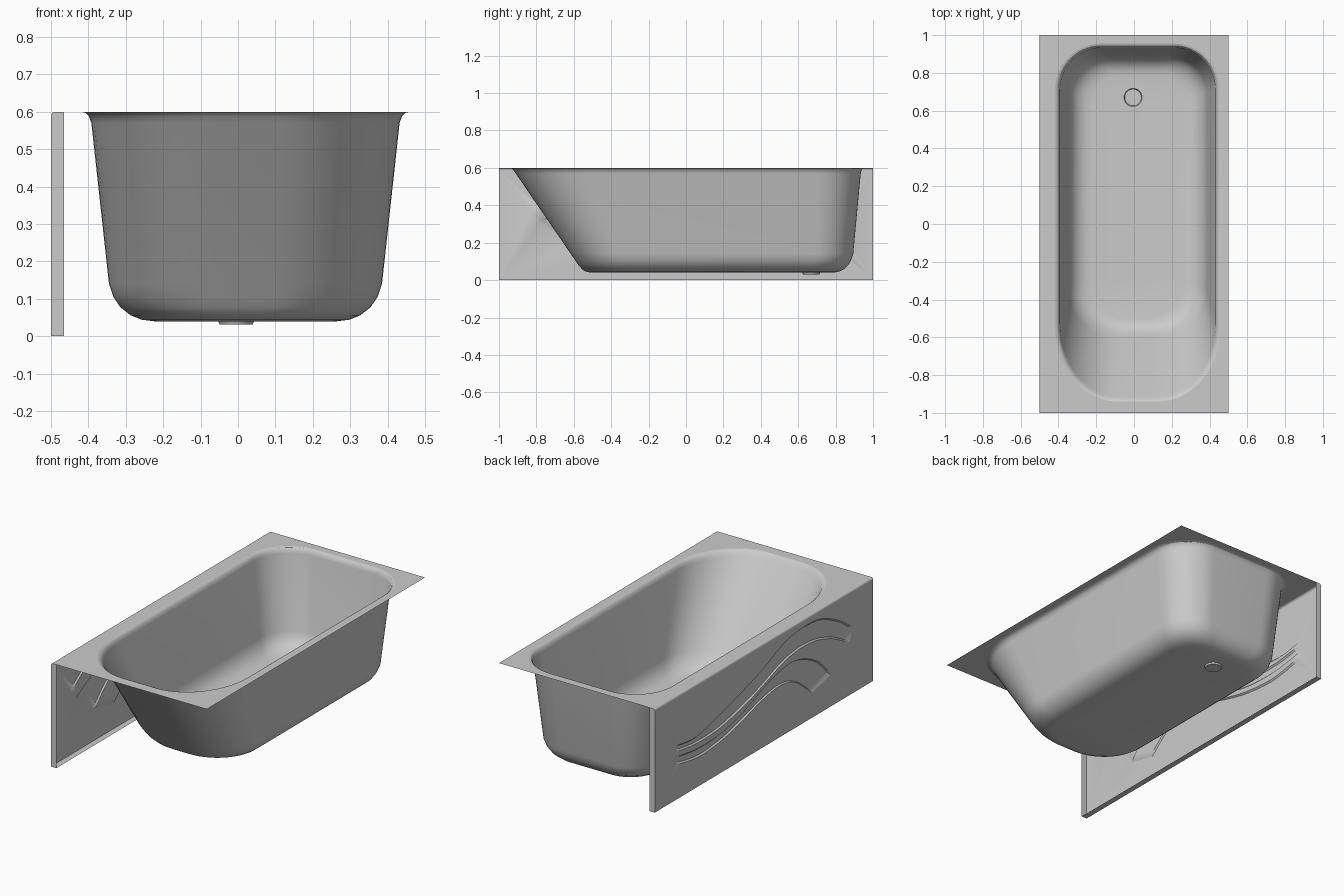
import bpy, bmesh, math
from mathutils import Vector

if "Cube" in bpy.data.objects:
    bpy.data.objects.remove(bpy.data.objects["Cube"])

TOP, FLOOR = 0.6, 0.04
XL, XR, ROUND, LIP = -0.5, 0.5, 0.012, 0.035


def finish(name, bm):
    bmesh.ops.remove_doubles(bm, verts=bm.verts, dist=1e-5)
    me = bpy.data.meshes.new(name)
    bm.to_mesh(me)
    bm.free()
    ob = bpy.data.objects.new(name, me)
    bpy.context.collection.objects.link(ob)
    bpy.ops.object.select_all(action='DESELECT')
    ob.select_set(True)
    bpy.context.view_layer.objects.active = ob
    bpy.ops.object.shade_smooth_by_angle(angle=math.radians(30))
    return ob


def fill(bm, loops, normal):
    """Flat sheet bounded by the first loop, with the others as holes."""
    edges = []
    for pts in loops:
        vs = [bm.verts.new(p) for p in pts]
        edges += [bm.edges.new((vs[i - 1], vs[i])) for i in range(len(vs))]
    faces = [g for g in bmesh.ops.triangle_fill(
        bm, use_beauty=True, edges=edges, normal=normal)["geom"]
        if isinstance(g, bmesh.types.BMFace)]
    for f in faces:
        f.normal_update()
        if f.normal.dot(Vector(normal)) < 0:
            f.normal_flip()


def grid(bm, rows, closed=False):
    """Quads between successive rows of points."""
    vr = [[bm.verts.new(p) for p in r] for r in rows]
    for a, b in zip(vr, vr[1:]):
        n = len(a)
        for i in range(n if closed else n - 1):
            j = (i + 1) % n
            bm.faces.new((a[i], a[j], b[j], b[i]))


def circle(cx, cy, z, r, n=32):
    return [(cx + r * math.cos(2 * math.pi * i / n),
             cy + r * math.sin(2 * math.pi * i / n), z) for i in range(n)]


def section(z, hw, yf, yb, rx, ry, rb, cx=0.02, n=14):
    """Basin outline: elliptical head corners, round foot corners."""
    pts = []
    corners = [(cx + hw - rb, yb - rb, rb, rb, 0), (cx - hw + rb, yb - rb, rb, rb, 90),
               (cx - hw + rx, yf + ry, rx, ry, 180), (cx + hw - rx, yf + ry, rx, ry, 270)]
    for px, py, ax, ay, start in corners:
        for i in range(n + 1):
            t = math.radians(start + 90 * i / n)
            pts.append((px + ax * math.cos(t), py + ay * math.sin(t), z))
    return pts


def spline(pts, steps=8):
    """Smooth curve through 2D points."""
    p = [Vector(q) for q in pts]
    p = [2 * p[0] - p[1]] + p + [2 * p[-1] - p[-2]]
    out = []
    for a, b, c, d in zip(p, p[1:], p[2:], p[3:]):
        for s in range(steps):
            t = s / steps
            out.append(0.5 * (2 * b + (c - a) * t + (2 * a - 5 * b + 4 * c - d) * t * t
                              + (3 * b - a - 3 * c + d) * t ** 3))
    return out + [p[-2]]


# Basin: lofted sections, rolled lip at the top and rounded floor edge
# z, half width, head y, foot y, head corner rx, ry, foot corner radius
levels = [
    (0.600, 0.440, -0.940, 0.955, 0.330, 0.40, 0.250),
    (0.597, 0.428, -0.932, 0.946, 0.320, 0.39, 0.240),
    (0.589, 0.419, -0.924, 0.939, 0.315, 0.39, 0.230),
    (0.570, 0.412, -0.910, 0.934, 0.310, 0.38, 0.225),
    (0.140, 0.365, -0.616, 0.894, 0.280, 0.27, 0.200),
    (0.105, 0.353, -0.592, 0.882, 0.275, 0.26, 0.195),
    (0.077, 0.334, -0.573, 0.865, 0.265, 0.25, 0.185),
    (0.056, 0.307, -0.553, 0.841, 0.250, 0.24, 0.175),
    (0.044, 0.277, -0.530, 0.815, 0.235, 0.23, 0.165),
    (FLOOR, 0.245, -0.505, 0.785, 0.215, 0.21, 0.150),
]
sections = [section(*lv) for lv in levels]
bm = bmesh.new()
grid(bm, sections, closed=True)
drain = (-0.005, 0.67)
fill(bm, [sections[-1], circle(*drain, FLOOR, 0.048)], (0, 0, 1))
finish("basin", bm)

# Drain cup below the floor
bm = bmesh.new()
grid(bm, [circle(*drain, FLOOR, 0.048), circle(*drain, 0.031, 0.044)], closed=True)
bm.faces.new([bm.verts.new(p) for p in circle(*drain, 0.031, 0.044)])
finish("drain", bm)

# Flat rim around the opening
bm = bmesh.new()
x0 = XL + ROUND
fill(bm, [[(x0, -1, TOP), (XR, -1, TOP), (XR, 1, TOP), (x0, 1, TOP)], sections[0]], (0, 0, 1))
finish("rim", bm)

# Side panel with two recessed wave bands: (upper edge, lower edge) as y, z
waves = [
    ([(.82, .315), (.62, .295), (.38, .345), (.03, .445), (-.22, .538), (-.48, .550), (-.67, .480), (-.825, .376)],
     [(.82, .280), (.62, .255), (.38, .265), (.08, .335), (-.20, .425), (-.42, .440), (-.61, .394), (-.78, .307)]),
    ([(.82, .250), (.60, .222), (.38, .230), (.18, .275), (-.06, .360), (-.28, .390), (-.475, .319), (-.62, .186)],
     [(.82, .205), (.60, .170), (.38, .185), (.20, .225), (.02, .275), (-.15, .297), (-.29, .262), (-.44, .146)]),
]
DEPTH, SLOPE = 0.008, 0.008
bm = bmesh.new()
outlines = []
for upper, lower in waves:
    up, lo = spline(upper), spline(lower)
    outlines.append([(XL, *p) for p in up] + [(XL, *p) for p in reversed(lo)])
    rows = []
    last = len(up) - 1
    for i, (a, b) in enumerate(zip(up, lo)):
        k = SLOPE / (a - b).length
        low = [(XL + DEPTH, *a.lerp(b, k)), (XL + DEPTH, *a.lerp(b, 1 - k))]
        if i in (0, last):
            low = [(XL, *p[1:]) for p in low]
        rows.append([(XL, *a), *low, (XL, *b)])
    grid(bm, rows)
face = [(XL, -1, 0), (XL, 1, 0), (XL, 1, TOP - ROUND), (XL, -1, TOP - ROUND)]
fill(bm, [face] + outlines, (-1, 0, 0))
finish("side_panel", bm)

# Rounded top edge, end flanges and bottom flange of the panel
arc = [(XL + ROUND - ROUND * math.cos(t), TOP - ROUND + ROUND * math.sin(t))
       for t in (math.pi / 2 * i / 5 for i in range(6))]
bm = bmesh.new()
grid(bm, [[(x, y, z) for x, z in arc] for y in (-1, 1)])
finish("panel_top_edge", bm)

bm = bmesh.new()
xi = XL + LIP
for y in (-1, 1):
    prof = [(xi, 0), (XL, 0)] + arc + [(xi, TOP)]
    bm.faces.new([bm.verts.new((x, y, z)) for x, z in prof])
grid(bm, [[(XL, -1, 0), (xi, -1, 0)], [(XL, 1, 0), (xi, 1, 0)]])
finish("panel_flanges", bm)
